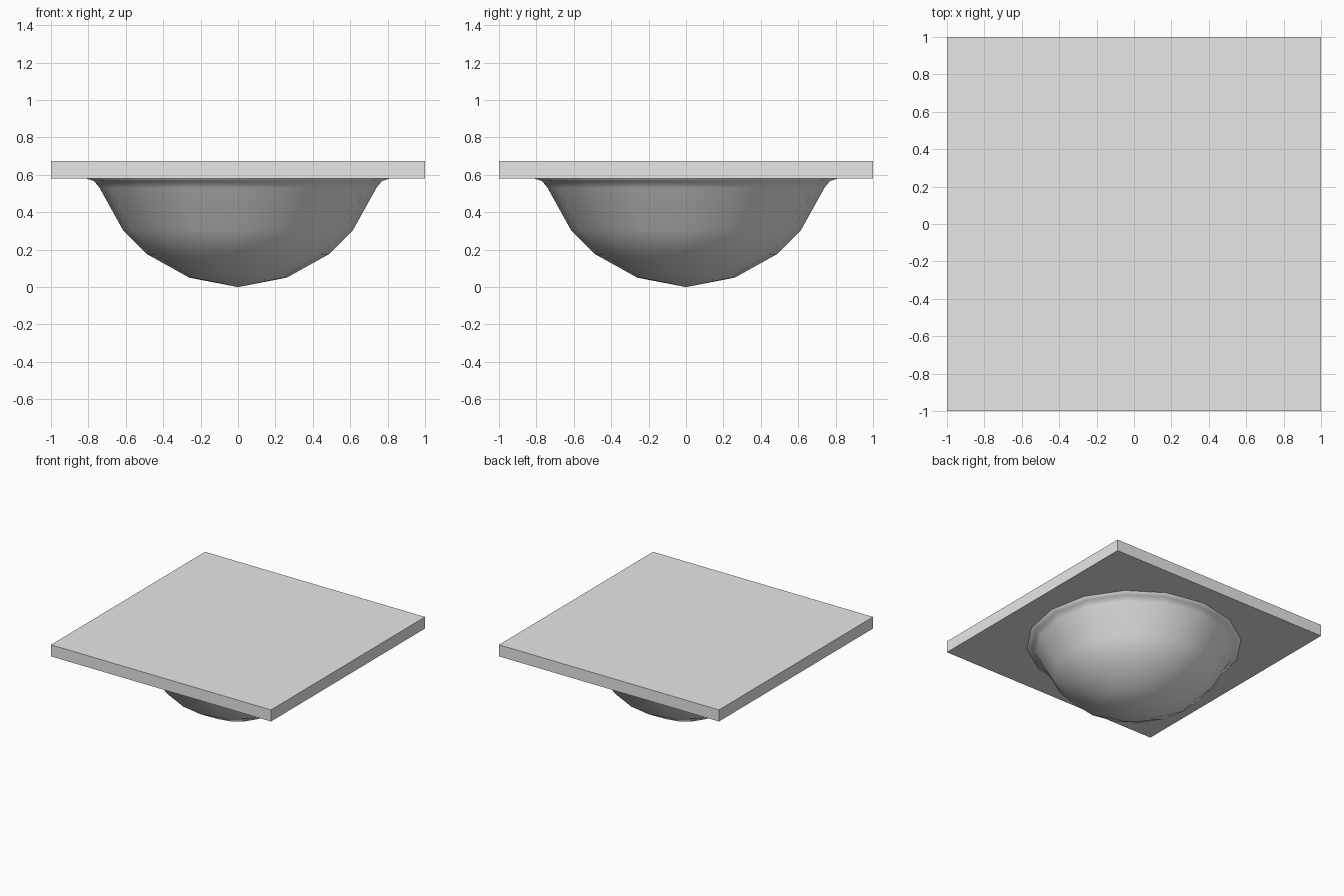
import bpy
import bmesh
import math
from mathutils import Vector

cube = bpy.data.objects.get("Cube")
if cube:
    bpy.data.objects.remove(cube, do_unlink=True)

SLAB_BOTTOM, SLAB_TOP = 0.58, 0.675
SIDES = 16

# One plain grey for everything
grey = bpy.data.materials.new("light_grey")
grey.use_nodes = True
colour = (0.8, 0.8, 0.8, 1)
grey.diffuse_color = colour
grey.node_tree.nodes["Principled BSDF"].inputs["Base Color"].default_value = colour


def add_object(name, bm, smooth):
    bmesh.ops.recalc_face_normals(bm, faces=bm.faces)
    for face in bm.faces:
        face.smooth = smooth
    mesh = bpy.data.meshes.new(name)
    bm.to_mesh(mesh)
    bm.free()
    mesh.materials.append(grey)
    obj = bpy.data.objects.new(name, mesh)
    bpy.context.collection.objects.link(obj)
    return obj


# Square slab
bm = bmesh.new()
bmesh.ops.create_cube(bm, size=1)
bmesh.ops.scale(bm, vec=(2, 2, SLAB_TOP - SLAB_BOTTOM), verts=bm.verts)
bmesh.ops.translate(bm, vec=(0, 0, (SLAB_TOP + SLAB_BOTTOM) / 2), verts=bm.verts)
add_object("slab", bm, False)

# Round bowl under the slab, turned from a profile with a flared rim
profile = [(0, 0), (0.26, 0.05), (0.485, 0.175), (0.615, 0.305),
           (0.74, 0.53), (0.77, 0.567), (0.81, SLAB_BOTTOM)]
bm = bmesh.new()
verts = [bm.verts.new((r, 0, z)) for r, z in profile]
edges = [bm.edges.new(pair) for pair in zip(verts, verts[1:])]
bmesh.ops.spin(bm, geom=verts + edges, cent=(0, 0, 0), axis=(0, 0, 1),
               angle=math.tau, steps=SIDES, use_duplicate=False)
bmesh.ops.remove_doubles(bm, verts=bm.verts, dist=0.0005)
bmesh.ops.recalc_face_normals(bm, faces=bm.faces)
# Turn the open shell so that its outside faces down
bm.faces.ensure_lookup_table()
if sum((f.normal.z * f.calc_area() for f in bm.faces), 0.0) > 0:
    bmesh.ops.reverse_faces(bm, faces=bm.faces)
# Close the bowl just inside the slab
rim = [e for e in bm.edges if e.is_boundary]
lid = bmesh.ops.extrude_edge_only(bm, edges=rim)["geom"]
lid_verts = [g for g in lid if isinstance(g, bmesh.types.BMVert)]
bmesh.ops.translate(bm, vec=Vector((0, 0, 0.02)), verts=lid_verts)
bmesh.ops.holes_fill(bm, edges=[e for e in bm.edges if e.is_boundary], sides=0)
add_object("bowl", bm, True)
